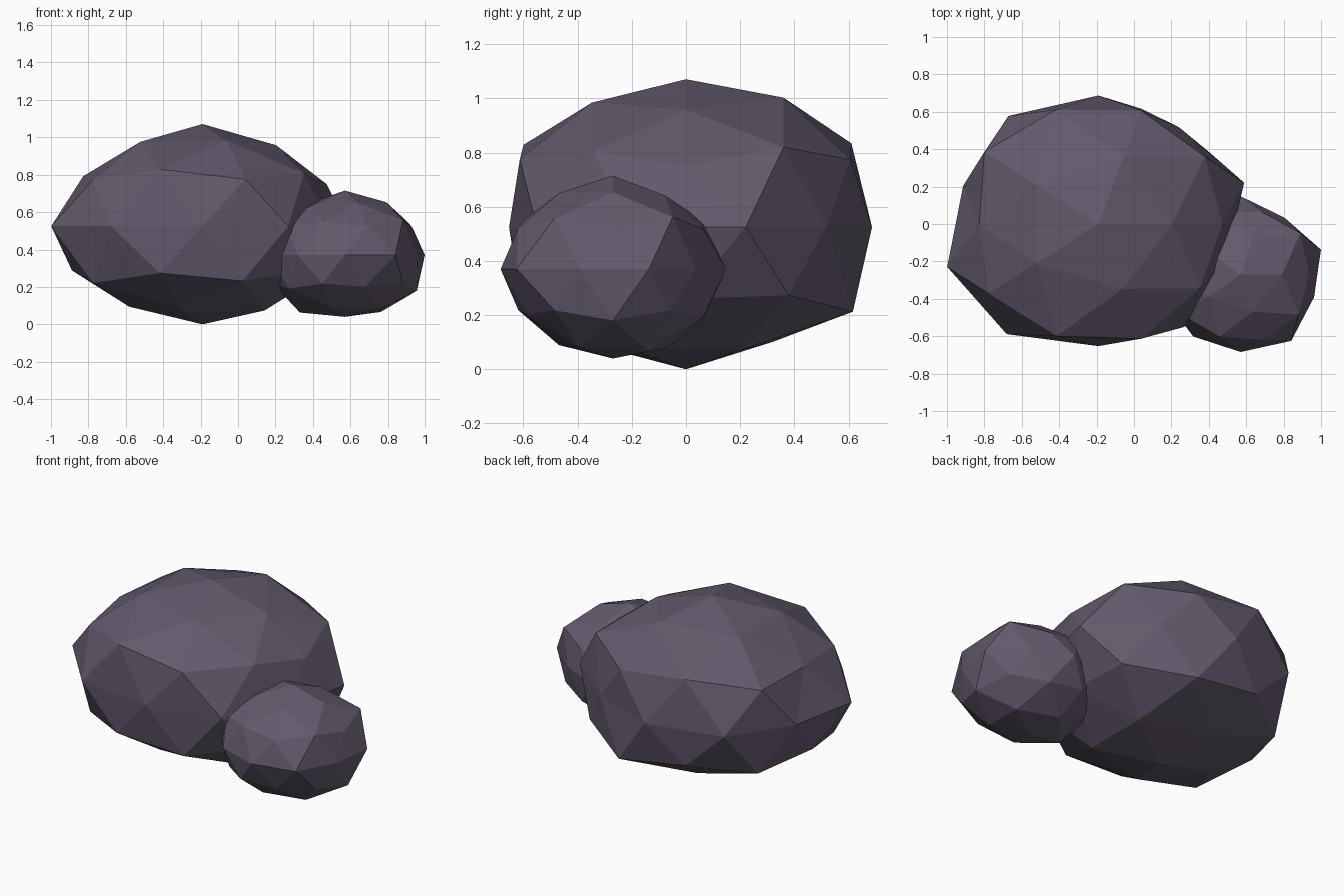
import bpy, math

# shared dark violet stone material
stone = bpy.data.materials.new("stone")
stone.diffuse_color = (0.125, 0.10, 0.15, 1)


def order(v):
    # top to bottom ring, then counter-clockwise round each ring
    c = v.co
    return (-round(c.z, 2), round(math.degrees(math.atan2(c.y, c.x))) % 360)


def boulder(name, centre, radii, bumps):
    """Low-poly ball, each corner pushed in or out, then stretched."""
    bpy.ops.mesh.primitive_ico_sphere_add(subdivisions=2, radius=1, location=centre)
    ob = bpy.context.object
    ob.name = name
    factors = [f for ring in bumps for f in ring]
    for v, f in zip(sorted(ob.data.vertices, key=order), factors):
        v.co = [c * r * f for c, r in zip(v.co, radii)]
    ob.data.materials.append(stone)
    bpy.ops.object.shade_flat()


# large boulder
boulder("large_boulder", (-0.19, 0, 0.525), (0.78, 0.68, 0.53), [
    [1.03],
    [0.96, 1.06, 1.00, 1.00, 1.02],
    [1.06, 1.11, 0.96, 1.09, 1.01],
    [0.95, 1.05, 1.08, 1.04, 1.06],
    [1.05, 0.94, 1.01, 1.05, 0.975, 1.09, 1.07, 0.96, 1.00, 0.92],
    [1.06, 1.03, 1.00, 1.06, 1.00],
    [0.95, 1.12, 1.05, 1.09, 1.05],
    [1.00, 0.94, 0.955, 0.97, 1.00],
    [0.99]])

# small boulder leaning into the large one
boulder("small_boulder", (0.57, -0.27, 0.37), (0.43, 0.41, 0.34), [
    [1.015],
    [0.98, 0.94, 0.97, 0.93, 0.97],
    [1.08, 1.00, 1.00, 1.00, 1.05],
    [0.95, 0.96, 1.00, 1.00, 1.00],
    [1.05, 0.92, 1.02, 1.00, 1.00, 1.00, 1.00, 1.01, 1.07, 0.96],
    [1.00, 1.00, 1.00, 1.00, 1.00],
    [1.06, 1.00, 1.00, 1.00, 0.95],
    [1.05, 1.00, 1.06, 0.97, 1.00],
    [0.97]])
